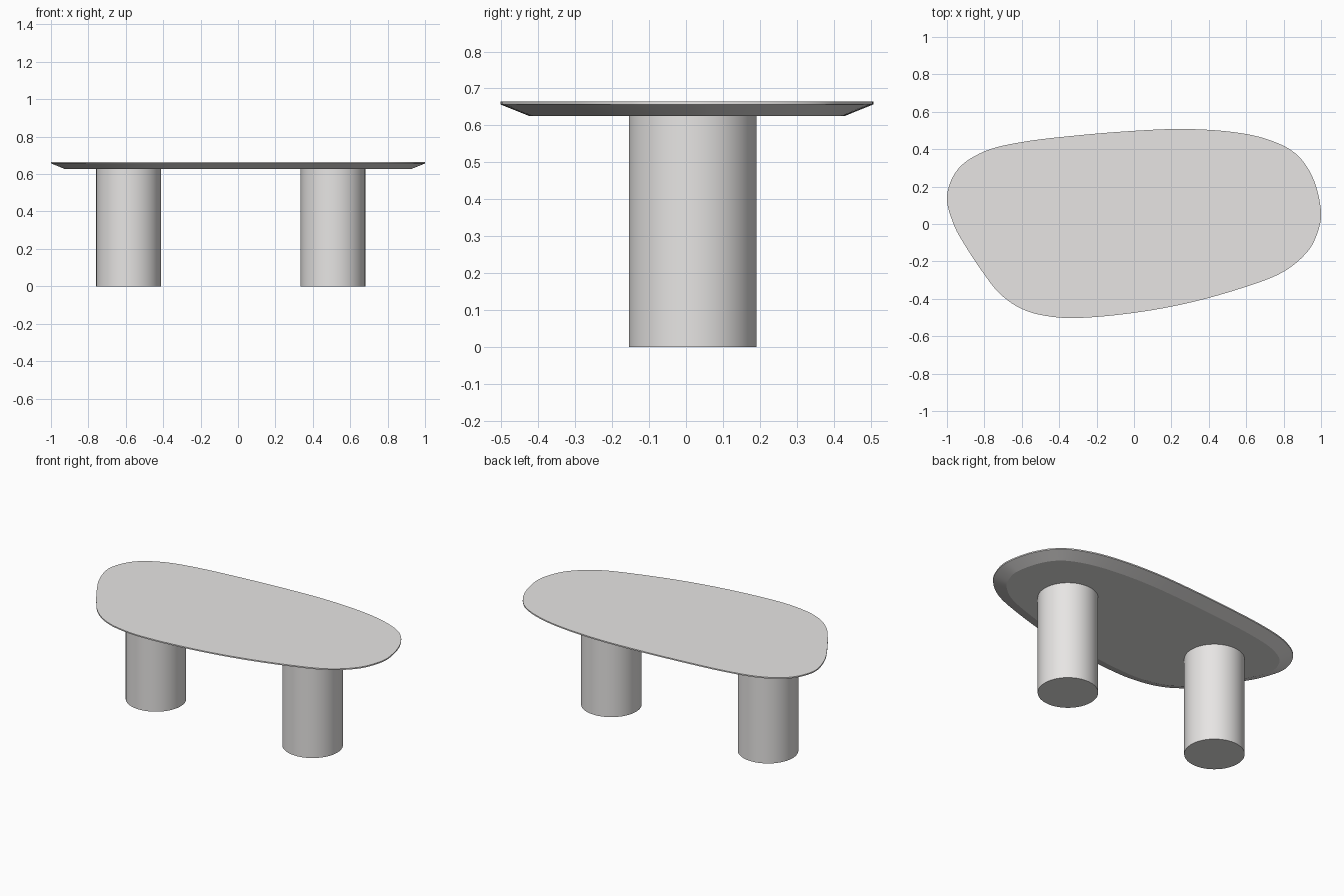
import bpy, bmesh, math
from mathutils import Vector

if "Cube" in bpy.data.objects:
    bpy.data.objects.remove(bpy.data.objects["Cube"])

mat = bpy.data.materials.new("warm light grey")
mat.diffuse_color = (0.8, 0.785, 0.775, 1)
mat.use_nodes = True
mat.node_tree.nodes["Principled BSDF"].inputs["Base Color"].default_value = mat.diffuse_color

# Plan outline of the pebble-shaped top, counter-clockwise
OUTLINE = [(1.0, 0.07), (0.955, 0.25), (0.86, 0.38), (0.70, 0.457), (0.5, 0.495),
           (0.25, 0.508), (0, 0.498), (-0.3, 0.474), (-0.6, 0.438), (-0.8, 0.388),
           (-0.94, 0.295), (-1.0, 0.15), (-0.965, 0.0), (-0.9, -0.12), (-0.8, -0.27),
           (-0.72, -0.37), (-0.62, -0.444), (-0.5, -0.486), (-0.32, -0.503), (0, -0.475),
           (0.3, -0.42), (0.6, -0.335), (0.8, -0.255), (0.93, -0.145), (0.985, -0.035)]


def smooth_loop(points, steps):
    """Closed cubic through the points, tangents scaled by point spacing."""
    p = [Vector(q) for q in points]
    n, out = len(p), []
    for i in range(n):
        a, b, c, d = p[i - 1], p[i], p[(i + 1) % n], p[(i + 2) % n]
        h = (c - b).length
        m0 = (c - a) / ((b - a).length + h) * h
        m1 = (d - b) / ((d - c).length + h) * h
        for s in range(steps):
            t = s / steps
            out.append(b * (2*t**3 - 3*t**2 + 1) + m0 * (t**3 - 2*t**2 + t)
                       + c * (3*t**2 - 2*t**3) + m1 * (t**3 - t**2))
    return out


def inset(loop, dist):
    out = []
    for i, q in enumerate(loop):
        t = (loop[(i + 1) % len(loop)] - loop[i - 1]).normalized()
        out.append(q + Vector((-t.y, t.x)) * dist)
    return out


def finish(obj):
    obj.data.materials.append(mat)
    bpy.ops.object.select_all(action='DESELECT')
    obj.select_set(True)
    bpy.context.view_layer.objects.active = obj
    bpy.ops.object.shade_smooth_by_angle(angle=math.radians(20))


# Table top: thin rim above a wide undercut bevel
edge = smooth_loop(OUTLINE, 6)
bm = bmesh.new()
rings = [[bm.verts.new((q.x, q.y, z)) for q in inset(edge, d)]
         for d, z in ((0.077, 0.626), (0, 0.657), (0, 0.665))]
n = len(edge)
for lo, hi in zip(rings, rings[1:]):
    for i in range(n):
        j = (i + 1) % n
        bm.faces.new((lo[i], lo[j], hi[j], hi[i]))
bm.faces.new(rings[-1])
bm.faces.new(rings[0][::-1])
mesh = bpy.data.meshes.new("table_top")
bm.to_mesh(mesh)
bm.free()
top = bpy.data.objects.new("table_top", mesh)
bpy.context.collection.objects.link(top)
finish(top)

# Two drum legs
for name, x in (("left_leg", -0.585), ("right_leg", 0.508)):
    bpy.ops.mesh.primitive_cylinder_add(vertices=64, radius=0.173, depth=0.626,
                                        location=(x, 0.018, 0.313))
    leg = bpy.context.object
    leg.name = name
    finish(leg)
